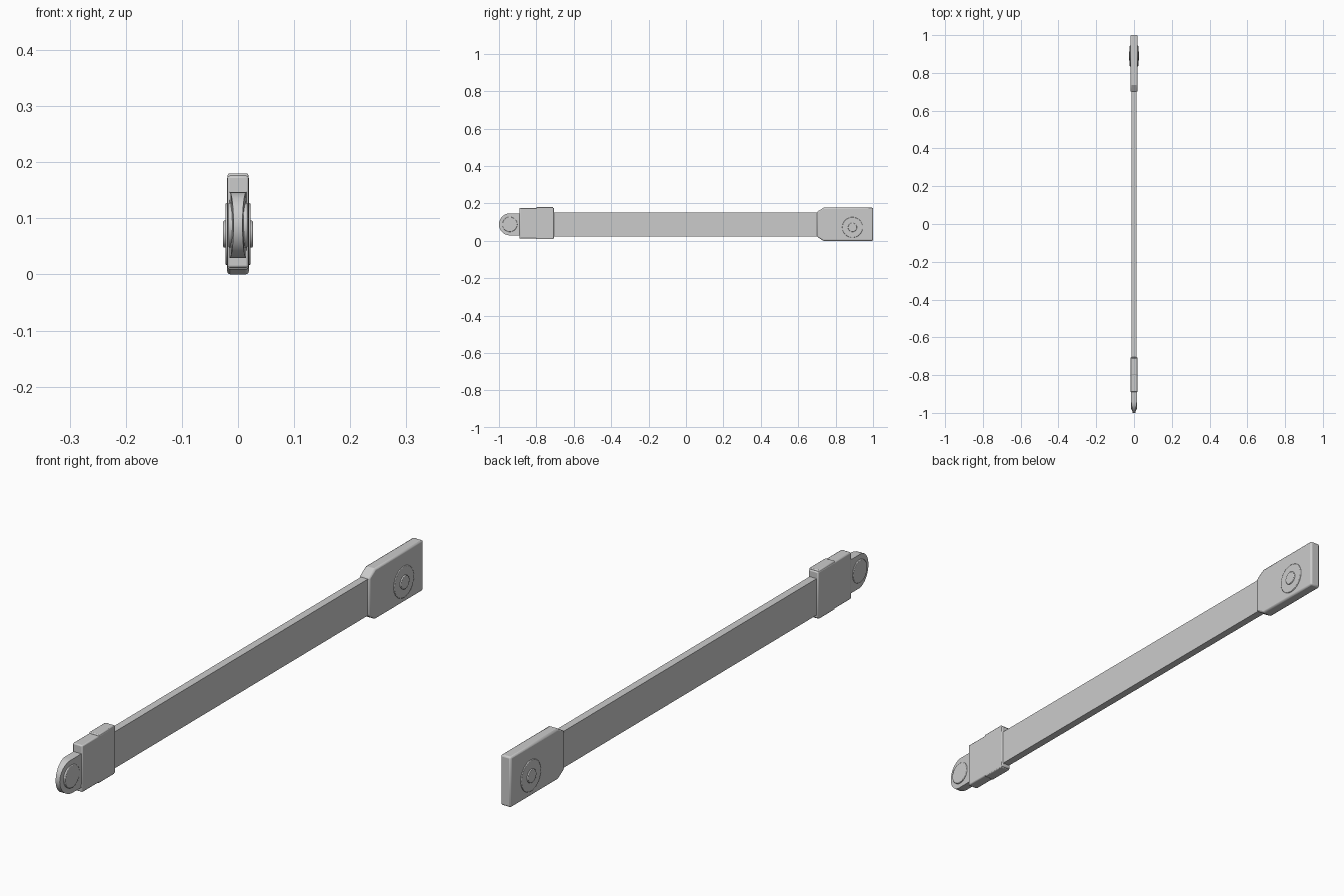
import bpy, bmesh, math

cube = bpy.data.objects.get("Cube")
if cube:
    bpy.data.objects.remove(cube, do_unlink=True)

grey = bpy.data.materials.new("plain grey")
grey.use_nodes = True
grey.diffuse_color = (0.6, 0.6, 0.6, 1)
grey.node_tree.nodes["Principled BSDF"].inputs["Base Color"].default_value = (0.6, 0.6, 0.6, 1)


def plate(name, outline, half, bevel=0.0, thickness=None):
    """Side outline of (y, z) points, given thickness along x.
    thickness(y) optionally varies the half width."""
    bm = bmesh.new()
    rings = []
    for side in (-1, 1):
        rings.append([bm.verts.new((side * (thickness(y) if thickness else half), y, z))
                      for y, z in outline])
    bm.faces.new(rings[0])
    bm.faces.new(rings[1])
    n = len(outline)
    for i in range(n):
        j = (i + 1) % n
        bm.faces.new((rings[0][i], rings[0][j], rings[1][j], rings[1][i]))
    bmesh.ops.recalc_face_normals(bm, faces=bm.faces)
    mesh = bpy.data.meshes.new(name)
    bm.to_mesh(mesh)
    bm.free()
    obj = bpy.data.objects.new(name, mesh)
    bpy.context.collection.objects.link(obj)
    mesh.materials.append(grey)
    if bevel:
        mod = obj.modifiers.new("edge", "BEVEL")
        mod.width = bevel
        mod.segments = 2
        mod.limit_method = "ANGLE"
        mod.angle_limit = math.radians(40)
    bpy.ops.object.select_all(action="DESELECT")
    obj.select_set(True)
    bpy.context.view_layer.objects.active = obj
    bpy.ops.object.shade_smooth_by_angle(angle=math.radians(25))
    return obj


def box(y0, y1, z0, z1):
    return [(y0, z0), (y1, z0), (y1, z1), (y0, z1)]


def arc(y, z, r, start, end, steps):
    return [(y + r * math.cos(math.radians(start + (end - start) * i / steps)),
             z + r * math.sin(math.radians(start + (end - start) * i / steps)))
            for i in range(steps + 1)]


def disc(name, y, z, r, half):
    return plate(name, arc(y, z, r, 0, 360, 32)[:-1], half, 0.002)


# Long flat bar
plate("bar", box(-0.72, 0.72, 0.024, 0.152), 0.0135)

# Front sleeve with a slightly raised lip
plate("front_sleeve", box(-0.89, -0.705, 0.012, 0.176), 0.019, 0.004)
plate("sleeve_lip", box(-0.8, -0.71, 0.009, 0.18), 0.0185, 0.003)

# Rounded front tongue that thins toward its tip
tongue = arc(-0.941, 0.088, 0.059, 90, 270, 16)
plate("front_tongue", tongue + [(-0.88, 0.029), (-0.88, 0.147)], 0,
      thickness=lambda y: 0.008 + 0.007 * min(1, (y + 1) / 0.059))
disc("tongue_boss", -0.942, 0.088, 0.04, 0.017)

# Rear end block with chamfered shoulders
plate("rear_block", [(0.7, 0.022), (0.735, 0.003), (1, 0.003), (1, 0.177),
                     (0.735, 0.177), (0.7, 0.155)], 0.0195, 0.006)

# Stepped round boss through the rear block
disc("rear_boss_ring", 0.89, 0.072, 0.055, 0.0225)
disc("rear_boss_centre", 0.89, 0.072, 0.024, 0.0265)

# Rest the whole model on the ground
for obj in bpy.context.collection.objects:
    if obj.name == "rear_block":
        for v in obj.data.vertices:
            if v.co.z < 0.01:
                v.co.z = 0.0
